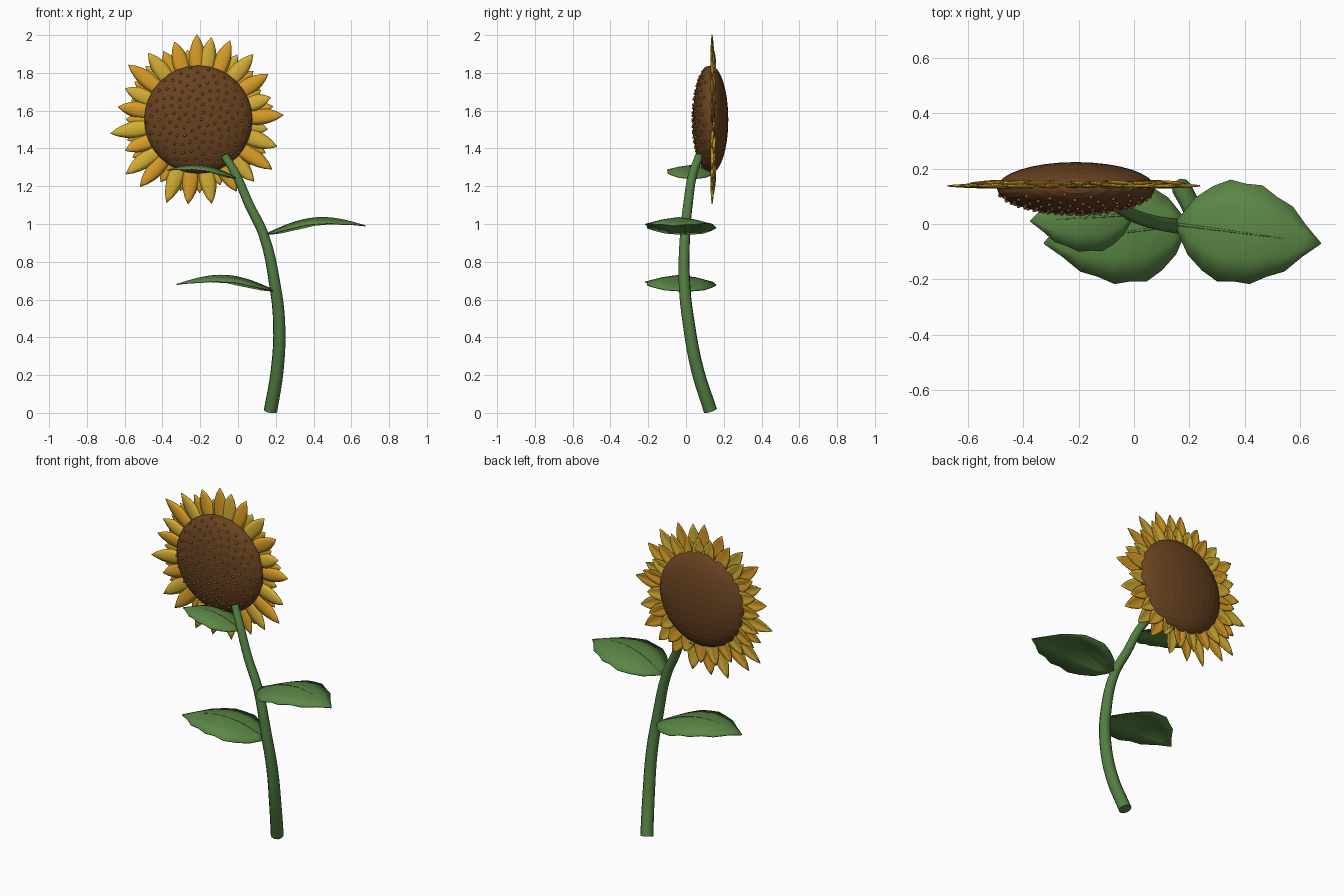
import bpy
import bmesh
import math
import random
from mathutils import Vector, Matrix

random.seed(4)
if "Cube" in bpy.data.objects:
    bpy.data.objects.remove(bpy.data.objects["Cube"])


def material(name, colour):
    mat = bpy.data.materials.new(name)
    mat.use_nodes = True
    mat.diffuse_color = (*colour, 1)
    mat.node_tree.nodes["Principled BSDF"].inputs["Base Color"].default_value = (*colour, 1)
    return mat


STEM = material("stem green", (0.085, 0.21, 0.055))
LEAF = material("leaf green", (0.105, 0.24, 0.06))
BROWN = material("disc brown", (0.14, 0.055, 0.015))
SEED = material("seed tan", (0.24, 0.095, 0.022))
YELLOW = material("petal yellow", (0.66, 0.43, 0.035))
ORANGE = material("petal orange", (0.7, 0.34, 0.02))

HEAD = Vector((-0.21, 0.13, 1.553))
DISC = Vector((0.286, 0.094, 0.286))


def finish(bm, name, mats, smooth=True):
    mesh = bpy.data.meshes.new(name)
    bm.to_mesh(mesh)
    bm.free()
    for mat in mats:
        mesh.materials.append(mat)
    for poly in mesh.polygons:
        poly.use_smooth = smooth
    obj = bpy.data.objects.new(name, mesh)
    bpy.context.collection.objects.link(obj)
    return obj


def sheet(bm, rows, mat_index=0):
    """Skin a grid of points given row by row."""
    grid = [[bm.verts.new(p) for p in row] for row in rows]
    for a, b in zip(grid, grid[1:]):
        for i in range(len(a) - 1):
            bm.faces.new((a[i], a[i + 1], b[i + 1], b[i])).material_index = mat_index


def thicken(obj, amount):
    mod = obj.modifiers.new("thickness", "SOLIDIFY")
    mod.thickness = amount
    mod.offset = 0


def tube(name, points, mat, radius, sides):
    """Round tube along a smooth path; each point is x, y, z, relative radius."""
    curve = bpy.data.curves.new(name, "CURVE")
    curve.dimensions = "3D"
    curve.bevel_depth = radius
    curve.bevel_resolution = sides
    curve.use_fill_caps = True
    spline = curve.splines.new("BEZIER")
    spline.bezier_points.add(len(points) - 1)
    spline.resolution_u = 4
    for bp, p in zip(spline.bezier_points, points):
        bp.co = p[:3]
        bp.radius = p[3]
        bp.handle_left_type = bp.handle_right_type = "AUTO"
    curve.materials.append(mat)
    obj = bpy.data.objects.new(name, curve)
    bpy.context.collection.objects.link(obj)


# Stem
tube("stem", [
    (0.172, 0.13, 0.01, 1), (0.208, 0.06, 0.23, 0.95), (0.218, 0.015, 0.47, 0.9),
    (0.195, -0.008, 0.68, 0.85), (0.135, -0.005, 0.945, 0.75), (0.06, 0.01, 1.1, 0.7),
    (-0.01, 0.035, 1.26, 0.65), (-0.07, 0.07, 1.36, 0.6)], STEM, 0.036, 3)


# Leaves: arched, with edges that droop away from the midrib
def leaf(name, base, tip, width, arch):
    base, tip = Vector(base), Vector(tip)
    side = Vector((base.y - tip.y, tip.x - base.x, 0)).normalized()
    profile = [0.04, 0.56, 0.83, 1, 0.96, 0.97, 0.78, 0.64, 0.3, 0.01]
    rows, rib = [], []
    for i, w in enumerate(profile):
        t = i / (len(profile) - 1)
        centre = base.lerp(tip, t) + Vector((0, 0, arch * math.sin(math.pi * t)))
        row = []
        for s in (-1, -0.5, 0, 0.5, 1):
            droop = Vector((0, 0, -0.2 * width * w * abs(s) ** 1.5))
            row.append(centre + side * (s * w * width) + droop)
        rows.append(row)
        rib.append((*centre, 1 - 0.8 * t))
    bm = bmesh.new()
    sheet(bm, rows)
    bmesh.ops.recalc_face_normals(bm, faces=bm.faces)
    thicken(finish(bm, name, [LEAF]), 0.005)
    tube(name + "_midrib", rib, LEAF, 0.006, 1)


leaf("lower_leaf", (0.195, 0, 0.645), (-0.325, -0.07, 0.68), 0.185, 0.065)
leaf("middle_leaf", (0.15, 0, 0.945), (0.675, -0.07, 0.99), 0.185, 0.065)
leaf("upper_leaf", (0, 0.035, 1.24), (-0.375, 0.01, 1.285), 0.125, 0.045)

# Flower disc
bm = bmesh.new()
bmesh.ops.create_uvsphere(bm, u_segments=32, v_segments=16, radius=1,
                          matrix=Matrix.Translation(HEAD) @ Matrix.Diagonal((*DISC, 1)))
finish(bm, "flower_disc", [BROWN], False)

# Seeds in a spiral over the front of the disc
bm = bmesh.new()
count = 130
for i in range(count):
    r = math.sqrt((i + 0.5) / count) * 0.97
    a = i * math.pi * (3 - math.sqrt(5))
    spot = Vector((r * math.cos(a), -math.sqrt(1 - r * r), r * math.sin(a)))
    bmesh.ops.create_icosphere(bm, subdivisions=1, radius=0.0085,
                               matrix=Matrix.Translation(HEAD + spot * DISC))
finish(bm, "seeds", [SEED])


# Petals: pointed, ridged blades around the disc
def petal(bm, angle, reach, half_width, depth, mat_index):
    out = Vector((math.cos(angle), 0, math.sin(angle)))
    across = Vector((-out.z, 0, out.x))
    back = Vector((0, 1, 0))
    centre = HEAD + back * depth
    twist = random.uniform(-0.1, 0.1)
    start = 0.22
    rows = []
    for i in range(8):
        t = i / 7
        w = half_width * max(0.02, math.sin(math.pi * (0.12 + 0.88 * t)) ** 0.8)
        mid = centre + out * (start + (reach - start) * t)
        rows.append([mid + across * (s * w) + back * (s * w * twist + 0.3 * w * (s * s - 0.5))
                     for s in (-1, -0.5, 0, 0.5, 1)])
    sheet(bm, rows, mat_index)


angles = [91, 81, 68, 50, 33, 17, 3, -19, -34, -48, -62, -81, -97, -111,
          -131, -143, -157, -171, 171, 157, 142, 127, 107]
reaches = [45, 44, 45, 45, 44, 40, 45, 44, 47, 44, 43, 45, 45, 47,
           47, 48, 42, 47, 43, 42, 47, 44, 43]
front, rear = bmesh.new(), bmesh.new()
for i, (deg, reach) in enumerate(zip(angles, reaches)):
    petal(front, math.radians(deg), reach / 100, 0.044, 0.008, i % 2)
    gap = (angles[(i + 1) % len(angles)] - deg + 180) % 360 - 180
    petal(rear, math.radians(deg + gap / 2), random.uniform(0.36, 0.41), 0.04, 0.018, (i + 1) % 2)
for bm, name in ((front, "front_petals"), (rear, "rear_petals")):
    thicken(finish(bm, name, [ORANGE, YELLOW]), 0.005)
